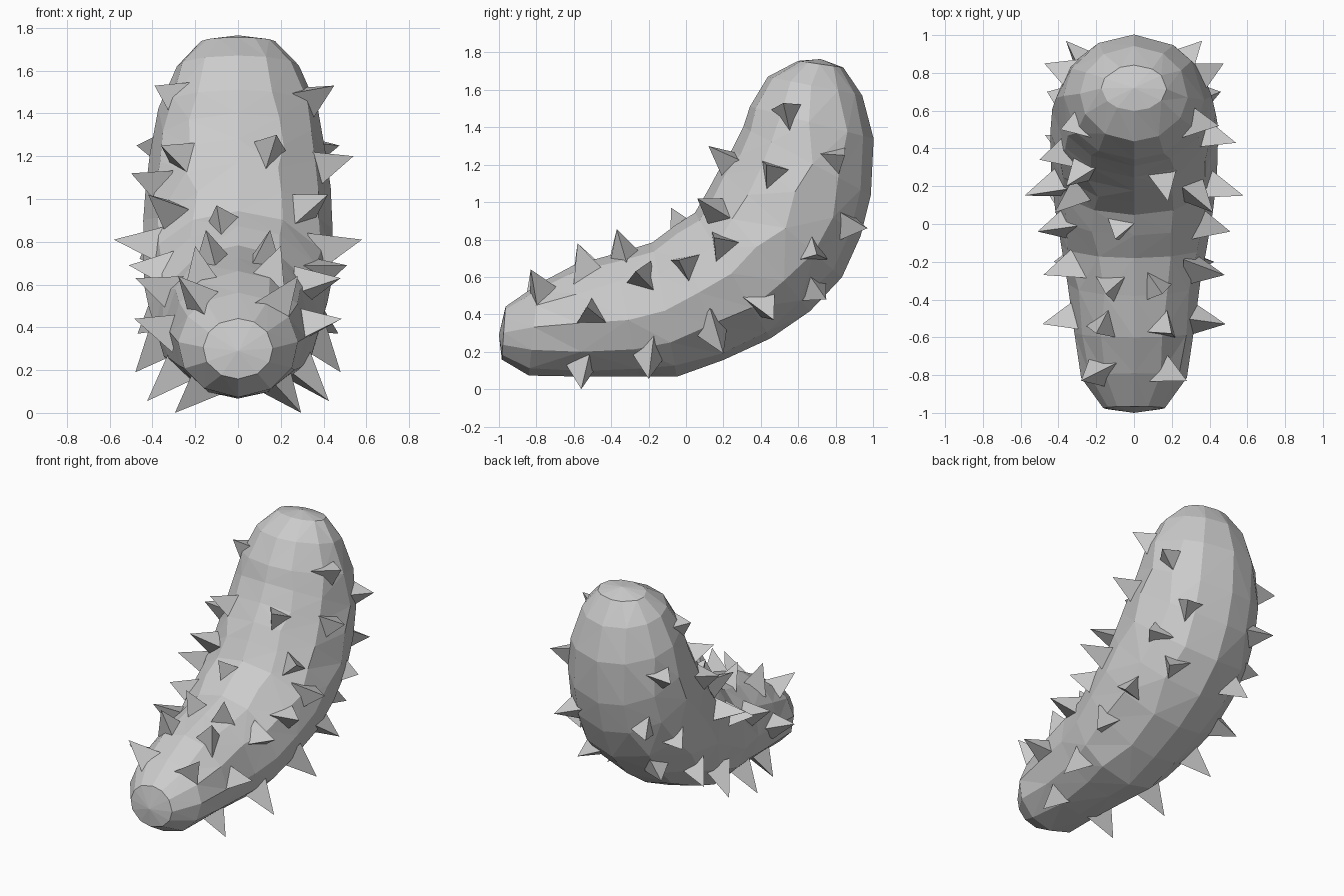
import bpy, bmesh, math, random
from mathutils import Vector
from mathutils.bvhtree import BVHTree

if "Cube" in bpy.data.objects:
    bpy.data.objects.remove(bpy.data.objects["Cube"])

random.seed(4)
SIDES = 12

# Body rings: belly/back point (y, z), inner point (y, z), half width
rings = [
    (-0.985, 0.16, -0.965, 0.44, 0.16),
    (-0.84, 0.075, -0.79, 0.56, 0.275),
    (-0.55, 0.07, -0.60, 0.66, 0.31),
    (-0.25, 0.07, -0.38, 0.72, 0.345),
    (-0.05, 0.07, -0.18, 0.78, 0.38),
    (0.20, 0.16, -0.06, 0.87, 0.41),
    (0.45, 0.275, 0.05, 0.94, 0.43),
    (0.66, 0.42, 0.12, 1.06, 0.435),
    (0.83, 0.60, 0.18, 1.17, 0.435),
    (0.93, 0.82, 0.25, 1.28, 0.425),
    (0.985, 1.04, 0.31, 1.40, 0.405),
    (1.0, 1.34, 0.345, 1.51, 0.365),
    (0.94, 1.57, 0.44, 1.67, 0.28),
    (0.84, 1.72, 0.60, 1.755, 0.17),
]

# Curved faceted body
bm = bmesh.new()
loops = []
for i, (ly, lz, uy, uz, hw) in enumerate(rings):
    low, up = Vector((0, ly, lz)), Vector((0, uy, uz))
    mid, half = (low + up) / 2, (up - low) / 2
    loop = []
    for k in range(SIDES):
        a = 2 * math.pi * k / SIDES
        if k not in (0, SIDES // 2):
            a += random.uniform(-0.09, 0.09)
        loop.append(bm.verts.new(mid + half * math.cos(a) * 1.01
                                 + Vector((hw * 1.02 * math.sin(a), 0, 0))))
    loops.append(loop)
for a, b in zip(loops, loops[1:]):
    for k in range(SIDES):
        n = (k + 1) % SIDES
        bm.faces.new((a[k], a[n], b[n], b[k]))
for loop, tip in ((loops[0], (0, -1.0, 0.29)), (loops[-1], (0, 0.72, 1.765))):
    t = bm.verts.new(tip)
    for k in range(SIDES):
        bm.faces.new((loop[k], loop[(k + 1) % SIDES], t))
bmesh.ops.triangulate(bm, faces=bm.faces[:])
bmesh.ops.recalc_face_normals(bm, faces=bm.faces[:])
surface = BVHTree.FromBMesh(bm)
mesh = bpy.data.meshes.new("body")
bm.to_mesh(mesh)
bm.free()
bpy.context.collection.objects.link(bpy.data.objects.new("body", mesh))

# Spike tips found on both sides
paired = [
    (0.58, 0.15, 0.81), (0.51, -0.04, 0.69), (0.485, -0.53, 0.44),
    (0.48, -0.27, 0.63), (0.28, -0.83, 0.64), (0.20, -0.58, 0.78),
    (0.15, -0.37, 0.855), (0.295, -0.56, 0.0), (0.425, -0.20, 0.055),
    (0.48, 0.20, 0.19), (0.475, 0.85, 1.25), (0.36, 0.97, 0.86),
    (0.46, 0.70, 0.72), (0.47, 0.47, 0.37), (0.42, 0.06, 1.02),
    (0.33, 0.75, 0.48),
]
# Spike tips on one side only
single = [
    (0.45, 0.52, 1.53), (0.54, 0.43, 1.20), (0.18, 0.12, 1.30),
    (-0.39, 0.50, 1.53), (-0.50, 0.34, 1.12), (-0.36, 0.20, 1.25),
    (-0.10, -0.08, 0.97),
]

# Three-sided thorns, each rooted at the nearest body surface
bm = bmesh.new()
for tip in paired + [(-x, y, z) for x, y, z in paired] + single:
    tip = Vector(tip)
    root, normal, _, _ = surface.find_nearest(tip)
    axis = (tip - root).normalized()
    if axis.dot(normal) < 0:
        continue
    u = axis.orthogonal().normalized()
    v = axis.cross(u)
    spin = random.uniform(0, 2 * math.pi)
    top = bm.verts.new(tip)
    base = []
    for k in range(3):
        a = spin + k * 2 * math.pi / 3
        base.append(bm.verts.new(root - axis * 0.04
                                 + (u * math.cos(a) + v * math.sin(a)) * 0.11))
    bm.faces.new(base[::-1])
    for k in range(3):
        bm.faces.new((base[k], base[(k + 1) % 3], top))
bmesh.ops.recalc_face_normals(bm, faces=bm.faces[:])
mesh = bpy.data.meshes.new("spikes")
bm.to_mesh(mesh)
bm.free()
bpy.context.collection.objects.link(bpy.data.objects.new("spikes", mesh))
